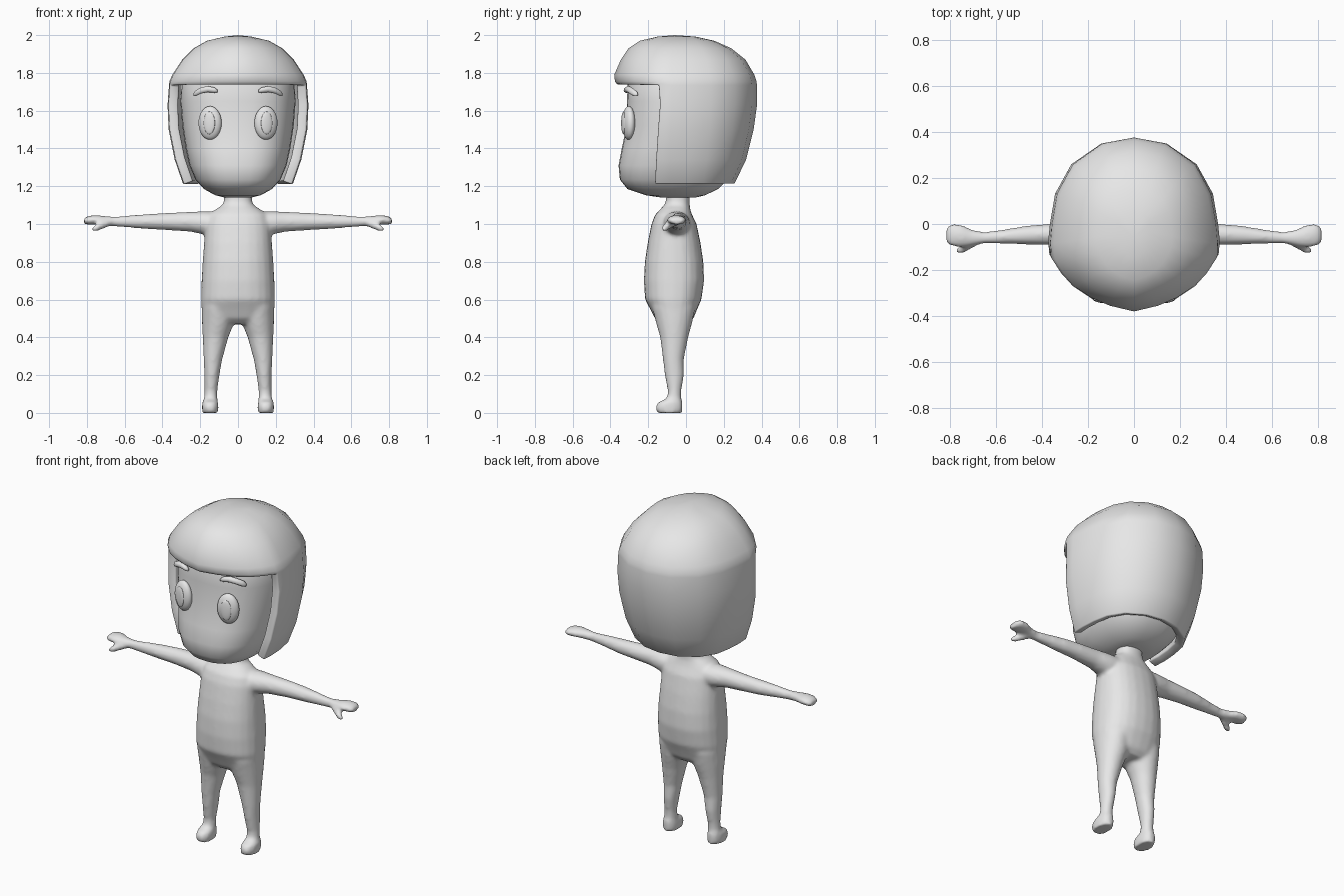
import bpy, bmesh, math
from mathutils import Vector

grey = bpy.data.materials.new("plain_grey")
grey.diffuse_color = (0.8, 0.8, 0.8, 1)


def ring(center, a, b, n=24, p=2.0):
    """Superellipse section around center, spanned by half-axes a and b."""
    c, a, b = Vector(center), Vector(a), Vector(b)
    pts = []
    for i in range(n):
        t = 2 * math.pi * i / n
        u, v = math.cos(t), math.sin(t)
        u = math.copysign(abs(u) ** (2 / p), u)
        v = math.copysign(abs(v) ** (2 / p), v)
        pts.append(c + a * u + b * v)
    return pts


def level(z, cx, w, yf, yb, n=24, p=2.0):
    """Horizontal section from front yf to back yb."""
    return ring((cx, (yf + yb) / 2, z), (w, 0, 0), (0, (yb - yf) / 2, 0), n, p)


def loft(bm, rings):
    """Closed tube through the rings."""
    rows = [[bm.verts.new(q) for q in r] for r in rings]
    n = len(rows[0])
    for r0, r1 in zip(rows, rows[1:]):
        for i in range(n):
            j = (i + 1) % n
            bm.faces.new((r0[i], r0[j], r1[j], r1[i]))
    bm.faces.new(rows[0][::-1])
    bm.faces.new(rows[-1])


def finish(name, bm):
    bmesh.ops.recalc_face_normals(bm, faces=bm.faces[:])
    for f in bm.faces:
        f.smooth = True
    me = bpy.data.meshes.new(name)
    bm.to_mesh(me)
    bm.free()
    me.materials.append(grey)
    ob = bpy.data.objects.new(name, me)
    bpy.context.collection.objects.link(ob)
    return ob


# Body: torso, neck, legs, feet, arms and hands fused into one skin
bm = bmesh.new()
torso = [(0.47, .12, -.13, .01), (0.50, .175, -.165, .04), (0.55, .193, -.19, .06),
         (0.60, .196, -.217, .082), (0.70, .193, -.223, .096), (0.80, .187, -.218, .092),
         (0.90, .180, -.203, .077), (1.00, .172, -.183, .056), (1.05, .155, -.163, .032),
         (1.08, .115, -.135, .022), (1.10, .082, -.115, .020), (1.125, .074, -.105, .020),
         (1.18, .074, -.105, .022)]
loft(bm, [level(z, 0, w, f, b, p=2.3) for z, w, f, b in torso])

leg = [(0.05, .146, .036, -.10, -.024), (0.08, .144, .035, -.100, -.026),
       (0.12, .143, .034, -.097, -.024), (0.20, .138, .040, -.113, -.010),
       (0.28, .133, .049, -.122, -.012), (0.40, .119, .068, -.137, .012),
       (0.48, .105, .086, -.160, .034), (0.56, .105, .088, -.180, .050)]
foot = [(0.0, .147, .042, -.154, -.020), (0.03, .147, .044, -.162, -.018),
        (0.055, .147, .042, -.150, -.018), (0.075, .146, .035, -.105, -.024)]
# arm stations: x, y centre, z centre, y radius, z radius
arm = [(.08, -.05, 1.005, .075, .060), (.17, -.05, 1.005, .070, .063),
       (.25, -.048, 1.012, .055, .053), (.37, -.045, 1.013, .046, .046),
       (.465, -.048, 1.013, .041, .041), (.58, -.056, 1.013, .030, .032),
       (.65, -.060, 1.013, .025, .026), (.70, -.060, 1.016, .034, .026),
       (.75, -.052, 1.022, .050, .025), (.79, -.048, 1.020, .050, .024),
       (.815, -.048, 1.016, .036, .016)]
thumb = [(.675, -.070, 1.010, .020), (.71, -.088, .996, .021),
         (.74, -.106, .984, .021), (.76, -.114, .975, .018), (.772, -.116, .970, .010)]
for s in (-1, 1):
    loft(bm, [level(z, s * x, w, f, b, 20) for z, x, w, f, b in leg])
    loft(bm, [level(z, s * x, w, f, b, 20, 2.3) for z, x, w, f, b in foot])
    loft(bm, [ring((s * x, y, z), (0, ry, 0), (0, 0, rz), 20) for x, y, z, ry, rz in arm])
    loft(bm, [ring((s * x, y, z), (0, r, 0), (0, 0, r), 12) for x, y, z, r in thumb])
body = finish("body", bm)
m = body.modifiers.new("fuse", 'REMESH')
m.mode = 'VOXEL'
m.voxel_size = 0.011
m.use_smooth_shade = True
m = body.modifiers.new("soften", 'SMOOTH')
m.factor = 0.5
m.iterations = 6

# Head with full cheeks and a shallow brow
bm = bmesh.new()
head = [(1.14, .07, -.13, .05), (1.152, .12, -.21, .10), (1.185, .18, -.31, .17),
        (1.235, .225, -.350, .22), (1.31, .257, -.357, .26), (1.40, .277, -.340, .285),
        (1.52, .295, -.315, .305), (1.65, .305, -.313, .315), (1.75, .300, -.308, .31),
        (1.85, .250, -.270, .26), (1.92, .150, -.190, .17)]
loft(bm, [level(z, 0, w, f, b, 32, 2.5) for z, w, f, b in head])
finish("head", bm)

# Hair: bowl-shaped shell, front columns stop at the fringe
half = [(0, 1), (.38, .93), (.73, .69), (.92, .35), (.98, 0), (1, -.22), (.985, -.40),
        (.87, -.57), (.73, -.72), (.54, -.84), (.30, -.935), (0, -1)]
outline = half + [(-u, v) for u, v in half[-2:0:-1]]
edge = -.41
rows = [(1.992, .07, .15, .05), (1.97, .165, .245, .15), (1.93, .235, .305, .24),
        (1.87, .295, .345, .315), (1.79, .348, .380, .362), (1.755, .363, .376, .373),
        (1.735, .365, .362, .376), (1.63, .373, .345, .376), (1.50, .367, .370, .358),
        (1.34, .335, .395, .318), (1.21, .290, .410, .255)]
fringe_row = 6
bm = bmesh.new()
grid = []
for k, (z, w, f, b) in enumerate(rows):
    grid.append([bm.verts.new((u * w, v * (b if v > 0 else f), z))
                 if k <= fringe_row or v > edge else None for u, v in outline])
crown = bm.verts.new((0, -.06, 2.0))
n = len(outline)
for i in range(n):
    j = (i + 1) % n
    bm.faces.new((crown, grid[0][i], grid[0][j]))
    for r0, r1 in zip(grid, grid[1:]):
        if r1[i] and r1[j]:
            bm.faces.new((r0[i], r1[i], r1[j], r0[j]))
hair = finish("hair", bm)
# make sure the shell faces outward before thickening inward
if hair.data.polygons[0].normal.z < 0:
    hair.data.flip_normals()
m = hair.modifiers.new("thickness", 'SOLIDIFY')
m.thickness = 0.05
m.offset = -1
m = hair.modifiers.new("rim", 'BEVEL')
m.width = 0.008
m.segments = 2
m.limit_method = 'ANGLE'
m.angle_limit = math.radians(50)


def ellipsoid(name, loc, size, turn):
    bm = bmesh.new()
    bmesh.ops.create_uvsphere(bm, u_segments=24, v_segments=14, radius=1)
    for v in bm.verts:
        v.co = Vector((v.co.x * size[0], v.co.y * size[1], v.co.z * size[2]))
    ob = finish(name, bm)
    ob.location = loc
    ob.rotation_euler.z = turn


# Eyes, pupils and eyebrows
for s, side in ((-1, "right"), (1, "left")):
    turn = s * 0.25
    ellipsoid("eye_" + side, (s * .148, -.303, 1.535), (.063, .034, .089), turn)
    ellipsoid("pupil_" + side, (s * .152, -.331, 1.535), (.031, .010, .060), turn)
    bm = bmesh.new()
    brow = [(.236, -.262, 1.684, .008), (.224, -.272, 1.692, .016), (.195, -.294, 1.707, .017),
            (.160, -.306, 1.714, .017), (.125, -.315, 1.709, .015), (.108, -.317, 1.703, .008)]
    loft(bm, [ring((s * x, y, z), (0, r, 0), (0, 0, r), 10) for x, y, z, r in brow])
    finish("eyebrow_" + side, bm)
